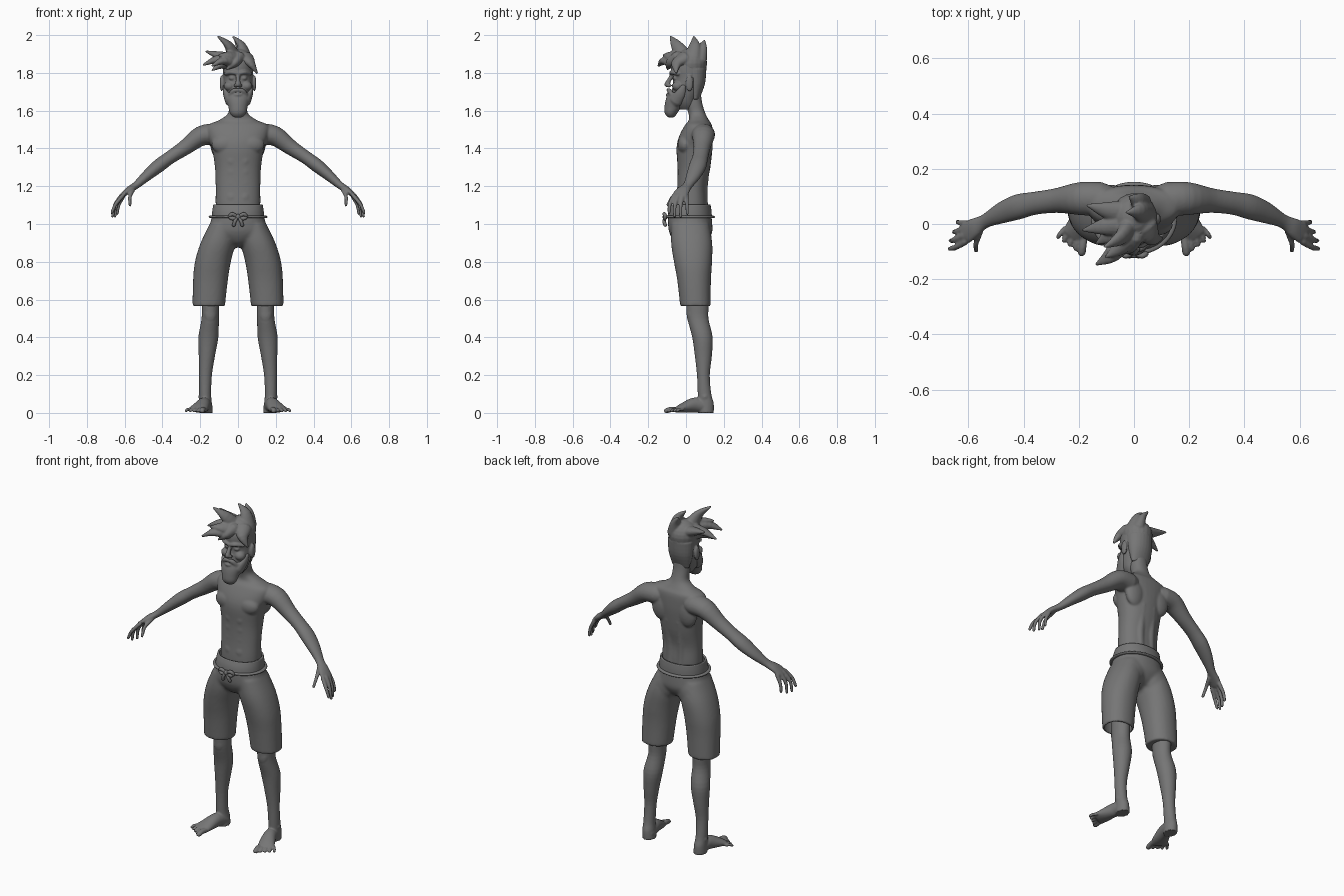
import bpy, bmesh
from math import sin, cos, pi, radians, copysign
from mathutils import Vector, Matrix

grey = bpy.data.materials.new("dark_grey")
grey.diffuse_color = (.18, .18, .18, 1)


def spline(pts, sub):
    """Catmull-Rom through section points (x, y, z, half width, half depth)."""
    pts = [tuple(p) if len(p) == 5 else (*p, p[3]) for p in pts]
    out = []
    for i in range(len(pts) - 1):
        quad = pts[max(i - 1, 0)], pts[i], pts[i + 1], pts[min(i + 2, len(pts) - 1)]
        for j in range(sub):
            t = j / sub
            out.append([0.5 * (2 * b + (c - a) * t + (2 * a - 5 * b + 4 * c - d) * t * t
                               + (3 * b - a - 3 * c + d) * t ** 3) for a, b, c, d in zip(*quad)])
    return out + [list(pts[-1])]


def tube(bm, pts, ref=(1, 0, 0), flat=False, k=1.0, seg=24, sub=4, caps=True):
    """Loft ellipses along a path; flat keeps rings level, otherwise ends are domed."""
    P = spline(pts, sub)
    rings = []
    for i, p in enumerate(P):
        t = Vector((0, 0, 1)) if flat else \
            (Vector(P[min(i + 1, len(P) - 1)][:3]) - Vector(P[max(i - 1, 0)][:3])).normalized()
        u = Vector(ref)
        u = (u - t * u.dot(t)).normalized()
        rings.append((Vector(p[:3]), u * p[3], t.cross(u) * p[4], t))
    if not flat:
        for end, sign in ((0, -1), (-1, 1)):
            c, u, v, t = rings[end]
            r = min(u.length, v.length)
            dome = [(c + t * sign * r * sin(a), u * cos(a), v * cos(a), t) for a in (radians(35), radians(70))]
            rings = dome[::-1] + rings if end == 0 else rings + dome
    loops = []
    for c, u, v, t in rings:
        cs = [(cos(2 * pi * j / seg), sin(2 * pi * j / seg)) for j in range(seg)]
        loops.append([bm.verts.new(c + u * copysign(abs(x) ** k, x) + v * copysign(abs(y) ** k, y)) for x, y in cs])
    for a, b in zip(loops, loops[1:]):
        for j in range(seg):
            bm.faces.new((a[j], a[(j + 1) % seg], b[(j + 1) % seg], b[j]))
    if caps:
        bm.faces.new(loops[0][::-1])
        bm.faces.new(loops[-1])


def ball(bm, loc, size):
    bmesh.ops.create_uvsphere(bm, u_segments=20, v_segments=12, radius=1,
                              matrix=Matrix.Translation(loc) @ Matrix.Diagonal((*size, 1)))


def mirror(bm):
    """Copy everything built so far to the other side."""
    new = bmesh.ops.duplicate(bm, geom=bm.verts[:] + bm.edges[:] + bm.faces[:])["geom"]
    for v in new:
        if isinstance(v, bmesh.types.BMVert):
            v.co.x *= -1


def finish(name, bm, voxel=0, smooth=0):
    for v in bm.verts:
        v.co.z = max(v.co.z, 0)
    bmesh.ops.recalc_face_normals(bm, faces=bm.faces[:])
    me = bpy.data.meshes.new(name)
    bm.to_mesh(me)
    bm.free()
    me.polygons.foreach_set("use_smooth", [True] * len(me.polygons))
    me.materials.append(grey)
    ob = bpy.data.objects.new(name, me)
    bpy.context.collection.objects.link(ob)
    if voxel:
        m = ob.modifiers.new("blend", 'REMESH')
        m.mode, m.voxel_size, m.use_smooth_shade = 'VOXEL', voxel, True
    if smooth:
        m = ob.modifiers.new("soften", 'SMOOTH')
        m.factor, m.iterations = 0.5, smooth
    return ob


# torso, arms and hands
bm = bmesh.new()
tube(bm, [(.12, .09, 1.475, .062, .058), (.195, .092, 1.466, .06, .053), (.28, .085, 1.405, .045, .041),
          (.36, .075, 1.352, .042, .035), (.42, .062, 1.308, .046, .036), (.48, .04, 1.258, .039, .029),
          (.54, .01, 1.205, .026, .02), (.58, -.014, 1.178, .036, .018), (.608, -.032, 1.155, .041, .013)],
     ref=(0, 1, 0))
fingers = [((.610, -.065, 1.150), (.648, -.086, 1.105), (.668, -.090, 1.06)),
           ((.618, -.043, 1.150), (.652, -.058, 1.100), (.664, -.060, 1.04)),
           ((.618, -.020, 1.146), (.646, -.028, 1.095), (.652, -.029, 1.04)),
           ((.608, .003, 1.146), (.632, .005, 1.100), (.639, .008, 1.055)),
           ((.555, -.022, 1.180), (.572, -.070, 1.145), (.572, -.097, 1.1))]
for a, b, c in fingers:
    tube(bm, [(*a, .012), (*b, .0105), (*c, .009)], ref=(0, 1, .2), seg=12)
ball(bm, (.066, -.004, 1.42), (.075, .041, .052))           # chest
ball(bm, (.085, .108, 1.42), (.062, .034, .085))            # shoulder blade
tube(bm, [(.034, .094, 1.08, .024), (.036, .092, 1.2, .024), (.034, .11, 1.36, .026)], seg=12)
for z, y in ((1.335, -.027), (1.275, -.024), (1.215, -.024), (1.14, -.031)):
    ball(bm, (.031, y, z), (.034, .02, .037))
mirror(bm)
tube(bm, [(0, .03, 1.0, .112, .08), (0, .03, 1.1, .118, .083), (0, .032, 1.2, .118, .078),
          (0, .042, 1.3, .122, .087), (0, .045, 1.4, .138, .095), (0, .052, 1.46, .158, .09),
          (0, .065, 1.52, .162, .073), (0, .068, 1.55, .1, .053), (0, .058, 1.585, .053, .045),
          (0, .04, 1.64, .048, .046), (0, .03, 1.7, .048, .048)], flat=True, k=.9, seg=40)
finish("torso_and_arms", bm, .0056, 7)

# legs and feet
bm = bmesh.new()
tube(bm, [(.135, .055, .72, .055, .06), (.145, .06, .58, .047, .06), (.147, .063, .5, .046, .056),
          (.157, .087, .4, .053, .054), (.165, .092, .3, .043, .045), (.172, .092, .2, .034, .034),
          (.174, .098, .1, .032, .036), (.172, .105, .05, .034, .042), (.17, .105, 0, .036, .042)], flat=True)
tube(bm, [(.168, .11, .032, .034, .032), (.18, .05, .042, .036, .04), (.2, -.01, .028, .045, .028),
          (.214, -.04, .019, .048, .018)])
for i in range(5):
    r = .0145 if i == 0 else .0102 - .0004 * i
    tube(bm, [(.181 + .018 * i, -.045 + .007 * i, .018, r), (.186 + .0205 * i, -.08 + .011 * i, .018, r),
              (.189 + .0213 * i, -.103 + .014 * i, .011, r)], seg=12)
ball(bm, (.147, .028, .525), (.034, .025, .055))            # kneecap
ball(bm, (.198, .1, .085), (.012, .016, .016))              # ankle bone
mirror(bm)
finish("legs_and_feet", bm, .005, 3)

# shorts with hollow leg openings
leg = [(.155, .05, .565, .086, .081), (.146, .043, .7, .092, .089), (.133, .037, .8, .095, .101),
       (.106, .03, .9, .092, .109), (.078, .022, 1.0, .072, .1)]
bm = bmesh.new()
tube(bm, leg, flat=True, k=.92, seg=32)
ball(bm, (.075, .08, .94), (.072, .055, .085))
mirror(bm)
tube(bm, [(0, .025, .875, .02, .03), (0, .025, .9, .065, .08), (0, .025, .95, .155, .112), (0, .022, 1.0, .148, .117),
          (0, .02, 1.06, .132, .113)], flat=True, k=.92, seg=40)
shorts = finish("shorts", bm, .009, 5)
bm = bmesh.new()
tube(bm, [(.157, .052, .53, .076, .07)] + [(x, y, z, a - .01, b - .011) for x, y, z, a, b in leg[:2]],
     flat=True, k=.92)
mirror(bm)
cutter = finish("leg_opening_cutter", bm)
cutter.hide_render = True
cut = shorts.modifiers.new("openings", 'BOOLEAN')
cut.operation, cut.object = 'DIFFERENCE', cutter

# waistband
bm = bmesh.new()
tube(bm, [(0, .02, 1.035, .139, .117), (0, .022, 1.07, .136, .113), (0, .026, 1.102, .131, .104)],
     flat=True, k=.92, seg=48, caps=False)
m = finish("waistband", bm).modifiers.new("thickness", 'SOLIDIFY')
m.thickness, m.offset = .01, -1

# drawstring and bow
bm = bmesh.new()
tube(bm, [(.144 * cos(a), .02 + .121 * sin(a), 1.038, .007, .012) for a in [2 * pi * i / 32 for i in range(33)]],
     ref=(.2, .3, 3), seg=12, sub=2)
finish("drawstring", bm)
bm = bmesh.new()
tube(bm, [(.004, -.108, 1.038, .009), (.03, -.115, 1.053, .01), (.043, -.108, 1.04, .01),
          (.03, -.113, 1.029, .01), (.004, -.108, 1.034, .009)], ref=(0, 1, 0), seg=10)
tube(bm, [(.004, -.11, 1.035, .009), (.016, -.116, 1.015, .009), (.022, -.11, .995, .01)], ref=(0, 1, 0), seg=10)
mirror(bm)
ball(bm, (0, -.11, 1.038), (.015, .014, .015))
finish("bow", bm)

# head and face
bm = bmesh.new()
ball(bm, (.086, .018, 1.745), (.011, .021, .043))           # ear
ball(bm, (.045, -.044, 1.73), (.03, .03, .026))             # cheekbone
ball(bm, (.03, -.056, 1.772), (.018, .014, .012))           # eye
ball(bm, (.012, -.09, 1.733), (.011, .013, .01))            # nostril
tube(bm, [(.004, -.078, 1.797, .01), (.035, -.074, 1.803, .011), (.066, -.042, 1.795, .009)], ref=(0, 0, 1), seg=12)
mirror(bm)
tube(bm, [(0, 0, 1.605, .03, .035), (0, -.004, 1.63, .05, .055), (0, -.008, 1.66, .064, .066),
          (0, .004, 1.71, .074, .078), (0, .016, 1.77, .078, .084), (0, .014, 1.82, .08, .094),
          (0, .016, 1.87, .075, .088), (0, .02, 1.91, .045, .06)], flat=True, seg=36)
tube(bm, [(0, -.073, 1.79, .01), (0, -.09, 1.76, .012), (0, -.1, 1.739, .015)], seg=14)
finish("head", bm, .0045, 3)

# beard, moustache and lip
bm = bmesh.new()
tube(bm, [(.006, -.094, 1.71, .01), (.028, -.086, 1.702, .013), (.048, -.068, 1.67, .01)], ref=(0, 0, 1), seg=12)
tube(bm, [(.073, -.012, 1.73, .008, .014), (.064, -.03, 1.69, .016, .028), (.044, -.055, 1.65, .024, .036)], seg=12)
mirror(bm)
tube(bm, [(0, -.05, 1.695, .06, .042), (0, -.06, 1.66, .06, .047), (0, -.07, 1.62, .051, .044),
          (0, -.079, 1.59, .044, .035), (0, -.08, 1.57, .03, .022), (0, -.08, 1.563, .012, .009)], flat=True)
tube(bm, [(-.02, -.092, 1.683, .006), (0, -.1, 1.684, .008), (.02, -.092, 1.683, .006)], ref=(0, 0, 1), seg=10)
finish("beard", bm, .005, 3)

# swept hair tufts on a cap
bm = bmesh.new()
ball(bm, (0, .025, 1.85), (.084, .087, .08))
tube(bm, [(0, .05, 1.66, .055, .02), (0, .048, 1.74, .074, .052), (0, .04, 1.82, .079, .068)], flat=True)
tufts = [((-.02, -.01, 1.88), (-.05, -.05, 1.945), (-.105, -.082, 1.992)),
         ((.035, .035, 1.88), (.018, .045, 1.945), (-.025, .042, 1.99)),
         ((.025, .065, 1.87), (.012, .083, 1.93), (-.015, .098, 1.97)),
         ((-.03, .04, 1.87), (-.1, .05, 1.892), (-.168, .068, 1.913)),
         ((-.03, 0, 1.87), (-.11, -.01, 1.872), (-.183, -.022, 1.842)),
         ((-.02, -.04, 1.86), (-.08, -.11, 1.865), (-.135, -.145, 1.838)),
         ((0, -.03, 1.87), (-.05, -.085, 1.89), (-.1, -.118, 1.893)),
         ((.04, -.01, 1.875), (.068, -.05, 1.85), (.1, -.052, 1.8)),
         ((0, -.04, 1.87), (-.02, -.08, 1.85), (-.06, -.098, 1.82)),
         ((-.05, 0, 1.85), (-.09, -.04, 1.843), (-.135, -.07, 1.815))]
for a, b, c in tufts:
    tube(bm, [(*a, .048, .038), (*b, .031, .022), (*c, .006)], ref=(.3, 1, .2), seg=16)
finish("hair", bm, .005, 2)
